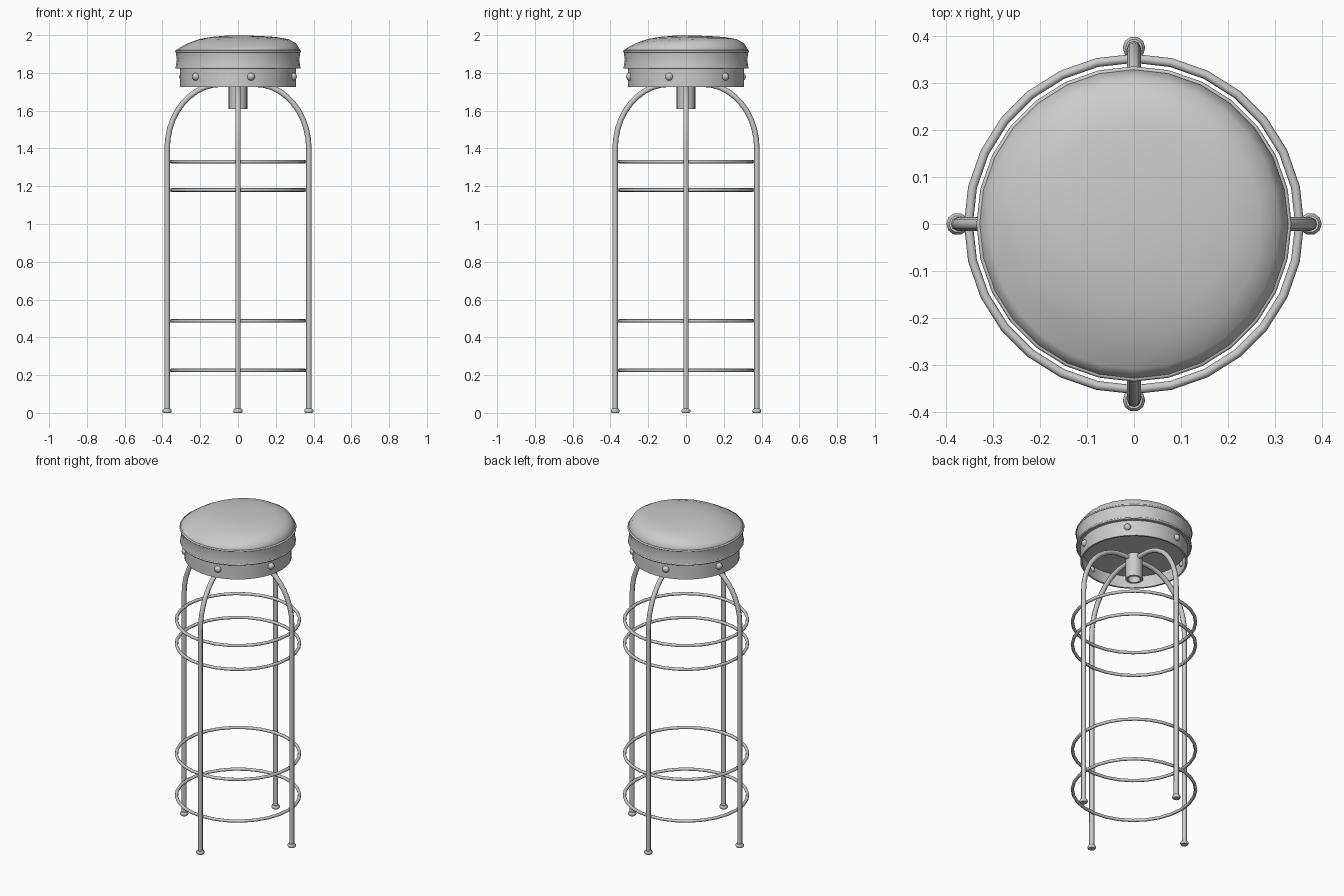
import bpy, bmesh, math
from mathutils import Vector

if "Cube" in bpy.data.objects:
    bpy.data.objects.remove(bpy.data.objects["Cube"])

metal = bpy.data.materials.new("plain grey")
metal.diffuse_color = (0.6, 0.6, 0.6, 1)
metal.use_nodes = True
metal.node_tree.nodes["Principled BSDF"].inputs["Base Color"].default_value = metal.diffuse_color


def finish(ob, angle=40):
    """Give the part its colour and smooth shading."""
    ob.data.materials.clear()
    ob.data.materials.append(metal)
    bpy.ops.object.select_all(action='DESELECT')
    ob.select_set(True)
    bpy.context.view_layer.objects.active = ob
    bpy.ops.object.shade_smooth_by_angle(angle=math.radians(angle))
    return ob


def lathe(name, profile, steps=32, loc=(0, 0, 0), angle=40):
    """Spin an (r, z) profile around the z axis."""
    bm = bmesh.new()
    vs = [bm.verts.new((r, 0, z)) for r, z in profile]
    es = [bm.edges.new(p) for p in zip(vs, vs[1:])]
    bmesh.ops.spin(bm, geom=vs + es, cent=(0, 0, 0), axis=(0, 0, 1),
                   angle=math.tau, steps=steps, use_duplicate=False)
    bmesh.ops.remove_doubles(bm, verts=bm.verts, dist=1e-5)
    bmesh.ops.recalc_face_normals(bm, faces=bm.faces)
    me = bpy.data.meshes.new(name)
    bm.to_mesh(me)
    bm.free()
    ob = bpy.data.objects.new(name, me)
    ob.location = loc
    bpy.context.collection.objects.link(ob)
    return finish(ob, angle)


def ring(name, z, radius, minor, segs=28):
    bpy.ops.mesh.primitive_torus_add(major_radius=radius, minor_radius=minor,
                                     major_segments=segs, minor_segments=8,
                                     location=(0, 0, z))
    ob = bpy.context.object
    ob.name = name
    return finish(ob, 60)


def tube(name, points, radius):
    """Round bar along a path, converted to a mesh."""
    cu = bpy.data.curves.new(name, 'CURVE')
    cu.dimensions = '3D'
    cu.bevel_depth = radius
    cu.bevel_resolution = 2
    cu.use_fill_caps = True
    sp = cu.splines.new('POLY')
    sp.points.add(len(points) - 1)
    for p, co in zip(sp.points, points):
        p.co = (*co, 1)
    ob = bpy.data.objects.new(name, cu)
    bpy.context.collection.objects.link(ob)
    bpy.ops.object.select_all(action='DESELECT')
    ob.select_set(True)
    bpy.context.view_layer.objects.active = ob
    bpy.ops.object.convert(target='MESH')
    return finish(bpy.context.object, 60)


# Four legs bending inwards under the seat, each with a foot cap
for i in range(4):
    d = Vector((math.cos(i * math.pi / 2), math.sin(i * math.pi / 2), 0))
    arc = [(0.375 - 0.285 * (1 - math.cos(t)), 1.40 + 0.34 * math.sin(t))
           for t in (k * math.pi / 20 for k in range(11))]
    path = [(0.375, 0.01)] + arc + [(0.02, 1.74)]
    tube(f"leg_{i + 1}", [d * r + Vector((0, 0, z)) for r, z in path], 0.0145)
    lathe(f"foot_{i + 1}", [(0, 0), (0.02, 0), (0.024, 0.005), (0.024, 0.015),
                            (0.018, 0.022), (0, 0.022)], 10, d * 0.375)

# Hoops tying the legs together
for i, z in enumerate((0.225, 0.487, 1.18, 1.33)):
    ring(f"hoop_{i + 1}", z, 0.352, 0.0095)

# Hollow centre post
lathe("centre_post", [(0.036, 1.76), (0.036, 1.61), (0.049, 1.61),
                      (0.049, 1.76)], 20)

# Seat apron, open underneath
lathe("apron", [(0, 1.80), (0.295, 1.80), (0.295, 1.725), (0.306, 1.725),
                (0.306, 1.83), (0, 1.83)], 40)

# Bolts around the apron
for i in range(6):
    a = math.radians(-17 + 60 * i)
    bpy.ops.mesh.primitive_uv_sphere_add(
        segments=12, ring_count=8, radius=0.021,
        location=(0.304 * math.cos(a), 0.304 * math.sin(a), 1.78))
    bpy.context.object.name = f"bolt_{i + 1}"
    finish(bpy.context.object, 60)

# Cushion: side band and soft dome leaning a little to one corner
lathe("cushion_band", [(0, 1.822), (0.322, 1.822), (0.33, 1.83),
                       (0.324, 1.87), (0.33, 1.91), (0.30, 1.915)], 28)
dome = lathe("cushion_top", [(0.325, 1.905), (0.328, 1.922), (0.308, 1.945),
                             (0.27, 1.966), (0.21, 1.983), (0.14, 1.992),
                             (0.07, 1.997), (0, 1.998)], 28, angle=60)
for v in dome.data.vertices:
    rise = max(0, v.co.z - 1.92) / 0.08
    edge = (v.co.x + v.co.y) / 0.33
    v.co.z += 0.014 * edge * math.sin(math.pi * min(1, rise))

# Piping along the cushion seam
ring("piping", 1.914, 0.329, 0.006)
ring("lower_piping", 1.828, 0.326, 0.006)
